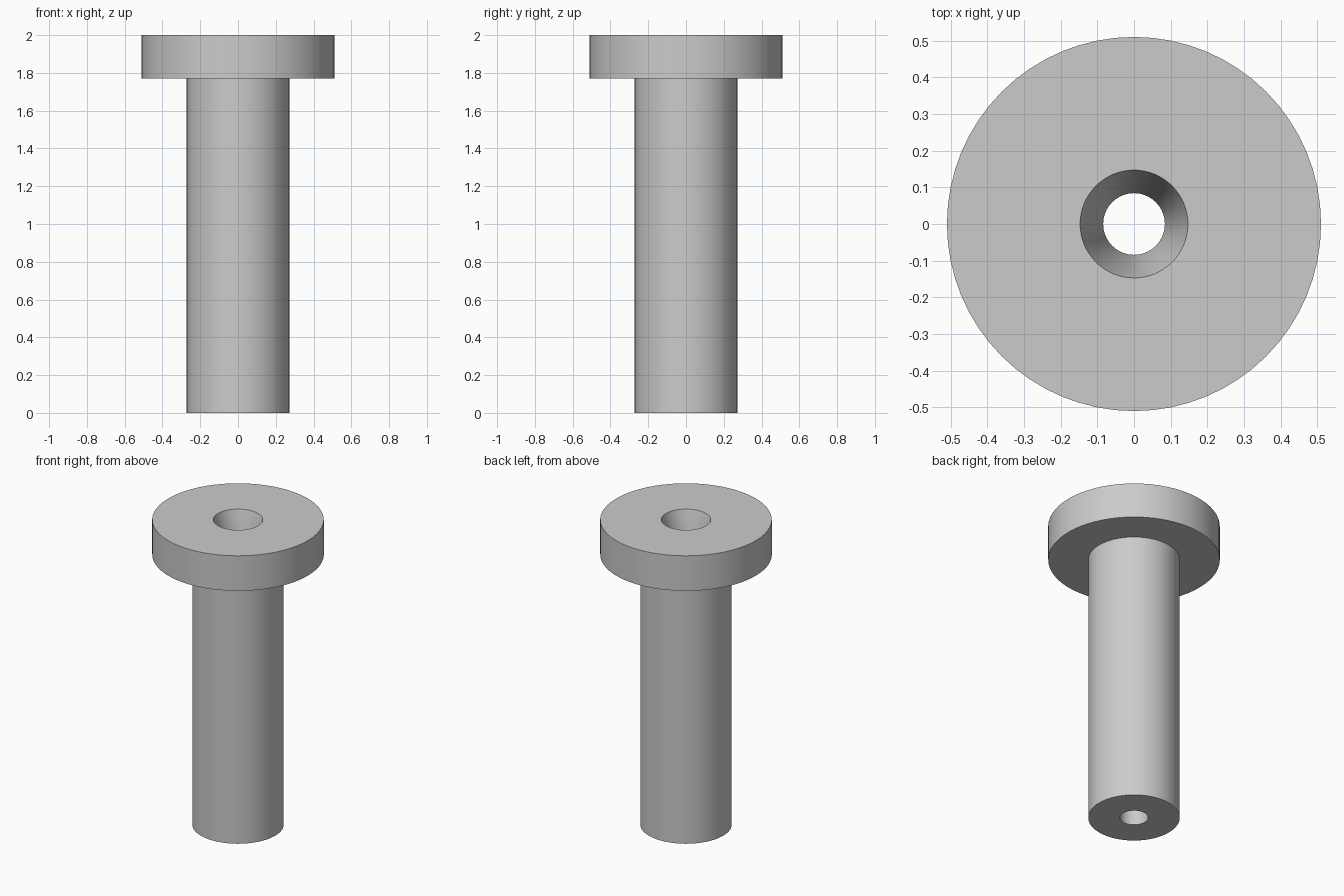
import bpy
import bmesh
import math

SEGMENTS = 64

cube = bpy.data.objects.get("Cube")
if cube:
    bpy.data.objects.remove(cube, do_unlink=True)

# Plain grey material
grey = bpy.data.materials.new("plain_grey")
grey.use_nodes = True
colour = (0.6, 0.6, 0.6, 1.0)
grey.diffuse_color = colour
grey.node_tree.nodes["Principled BSDF"].inputs["Base Color"].default_value = colour


def lathe(name, profile):
    """Revolve a closed (radius, height) profile around the z axis."""
    bm = bmesh.new()
    rings = []
    for radius, z in profile:
        ring = []
        for i in range(SEGMENTS):
            a = math.tau * i / SEGMENTS
            ring.append(bm.verts.new((radius * math.cos(a), radius * math.sin(a), z)))
        rings.append(ring)
    for r, lower in enumerate(rings):
        upper = rings[(r + 1) % len(rings)]
        for i in range(SEGMENTS):
            j = (i + 1) % SEGMENTS
            bm.faces.new((lower[i], lower[j], upper[j], upper[i]))
    bmesh.ops.recalc_face_normals(bm, faces=bm.faces)
    mesh = bpy.data.meshes.new(name)
    bm.to_mesh(mesh)
    bm.free()
    mesh.materials.append(grey)
    obj = bpy.data.objects.new(name, mesh)
    bpy.context.collection.objects.link(obj)
    bpy.ops.object.select_all(action="DESELECT")
    obj.select_set(True)
    bpy.context.view_layer.objects.active = obj
    bpy.ops.object.shade_smooth_by_angle(angle=math.radians(30))
    return obj


# Flanged sleeve: shaft, wide head, tapered mouth and straight bore
shaft, head, mouth, bore = 0.272, 0.51, 0.147, 0.084
height, flange_bottom = 2.0, 1.77
lathe("flanged_sleeve", [
    (bore, 0), (shaft, 0),
    (shaft, flange_bottom), (head, flange_bottom),
    (head, height), (mouth, height),
    (bore, flange_bottom),
])
